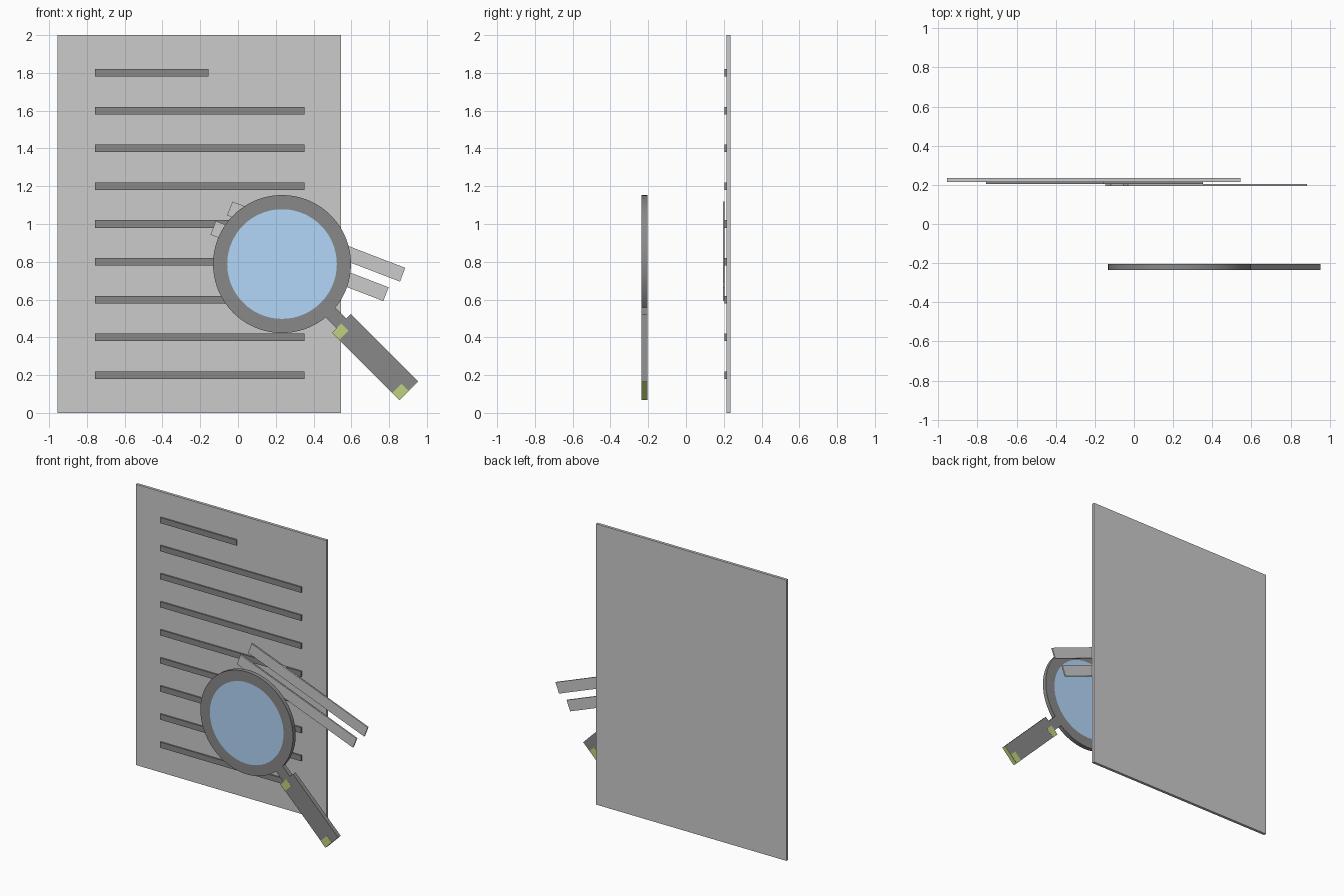
import bpy, bmesh
from math import pi, radians, cos, sin
from mathutils import Matrix, Vector

if "Cube" in bpy.data.objects:
    bpy.data.objects.remove(bpy.data.objects["Cube"])


def material(name, rgb):
    m = bpy.data.materials.new(name)
    m.diffuse_color = (*rgb, 1)
    m.use_nodes = True
    m.node_tree.nodes["Principled BSDF"].inputs["Base Color"].default_value = m.diffuse_color
    return m


DARK = material("dark_grey", (0.25, 0.25, 0.25))
BLUE = material("lens_blue", (0.45, 0.68, 0.95))
GREEN = material("band_green", (0.52, 0.64, 0.22))


def finish(name, bm, mat=None):
    bmesh.ops.recalc_face_normals(bm, faces=bm.faces)
    me = bpy.data.meshes.new(name)
    bm.to_mesh(me)
    bm.free()
    ob = bpy.data.objects.new(name, me)
    bpy.context.collection.objects.link(ob)
    if mat:
        me.materials.append(mat)
    return ob


def slab(name, size, centre, mat=None, tilt=0.0):
    """Box of the given size, turned clockwise in the front view by tilt degrees."""
    bm = bmesh.new()
    bmesh.ops.create_cube(bm, size=1)
    bm.transform(Matrix.Translation(centre) @ Matrix.Rotation(radians(tilt), 4, 'Y')
                 @ Matrix.Diagonal((*size, 1)))
    return finish(name, bm, mat)


def smooth(ob):
    bpy.ops.object.select_all(action='DESELECT')
    ob.select_set(True)
    bpy.context.view_layer.objects.active = ob
    bpy.ops.object.shade_smooth_by_angle(angle=radians(30))


# Page and its lines of writing
slab("page", (1.5, 0.02, 2.0), (-0.205, 0.225, 1.0))
for i in range(9):
    w = 0.60 if i == 8 else 1.11
    slab(f"page_line_{i + 1}", (w, 0.01, 0.04), (-0.757 + w / 2, 0.21, 0.2 + 0.2 * i), DARK)

# Two loose strips lying on the page
slab("upper_strip", (0.98, 0.01, 0.078), (0.414, 0.20, 0.907), tilt=21)
slab("lower_strip", (0.98, 0.01, 0.078), (0.326, 0.20, 0.804), tilt=21)

# Magnifier: rim
CX, CY, CZ, T, N = 0.233, -0.22, 0.788, 0.03, 96
R_OUT, R_IN = 0.365, 0.29
bm = bmesh.new()
loops = []
for r, y in ((R_OUT, -T / 2), (R_OUT, T / 2), (R_IN, T / 2), (R_IN, -T / 2)):
    loops.append([bm.verts.new((CX + r * cos(2 * pi * k / N), CY + y, CZ + r * sin(2 * pi * k / N)))
                  for k in range(N)])
for a, b in zip(loops, loops[1:] + loops[:1]):
    for k in range(N):
        j = (k + 1) % N
        bm.faces.new((a[k], a[j], b[j], b[k]))
smooth(finish("magnifier_rim", bm, DARK))

# Magnifier: lens
bm = bmesh.new()
bmesh.ops.create_cone(bm, cap_ends=True, segments=N, radius1=R_IN, radius2=R_IN, depth=T,
                      matrix=Matrix.Translation((CX, CY, CZ)) @ Matrix.Rotation(pi / 2, 4, 'X'))
smooth(finish("magnifier_lens", bm, BLUE))


def on_handle(name, u0, u1, v0, v1, mat, extra=0.0):
    """Box along the 45 degree handle axis: u away from the lens, v across."""
    u, v, s = (u0 + u1) / 2, (v0 + v1) / 2, 0.5 ** 0.5
    centre = Vector((CX + (u + v) * s, CY, CZ + (v - u) * s))
    slab(name, (u1 - u0, T + extra, v1 - v0), centre, mat, 45)


# Magnifier: neck, handle and green bands
on_handle("handle_neck", 0.355, 0.45, -0.037, 0.037, DARK)
on_handle("handle_grip", 0.445, 0.946, -0.07, 0.07, DARK)
on_handle("handle_top_band", 0.444, 0.498, -0.071, 0.0, GREEN, 0.002)
on_handle("handle_end_band", 0.895, 0.947, -0.071, 0.0, GREEN, 0.002)
on_handle("handle_end_cap", 0.946, 0.949, -0.07, 0.07, GREEN)
